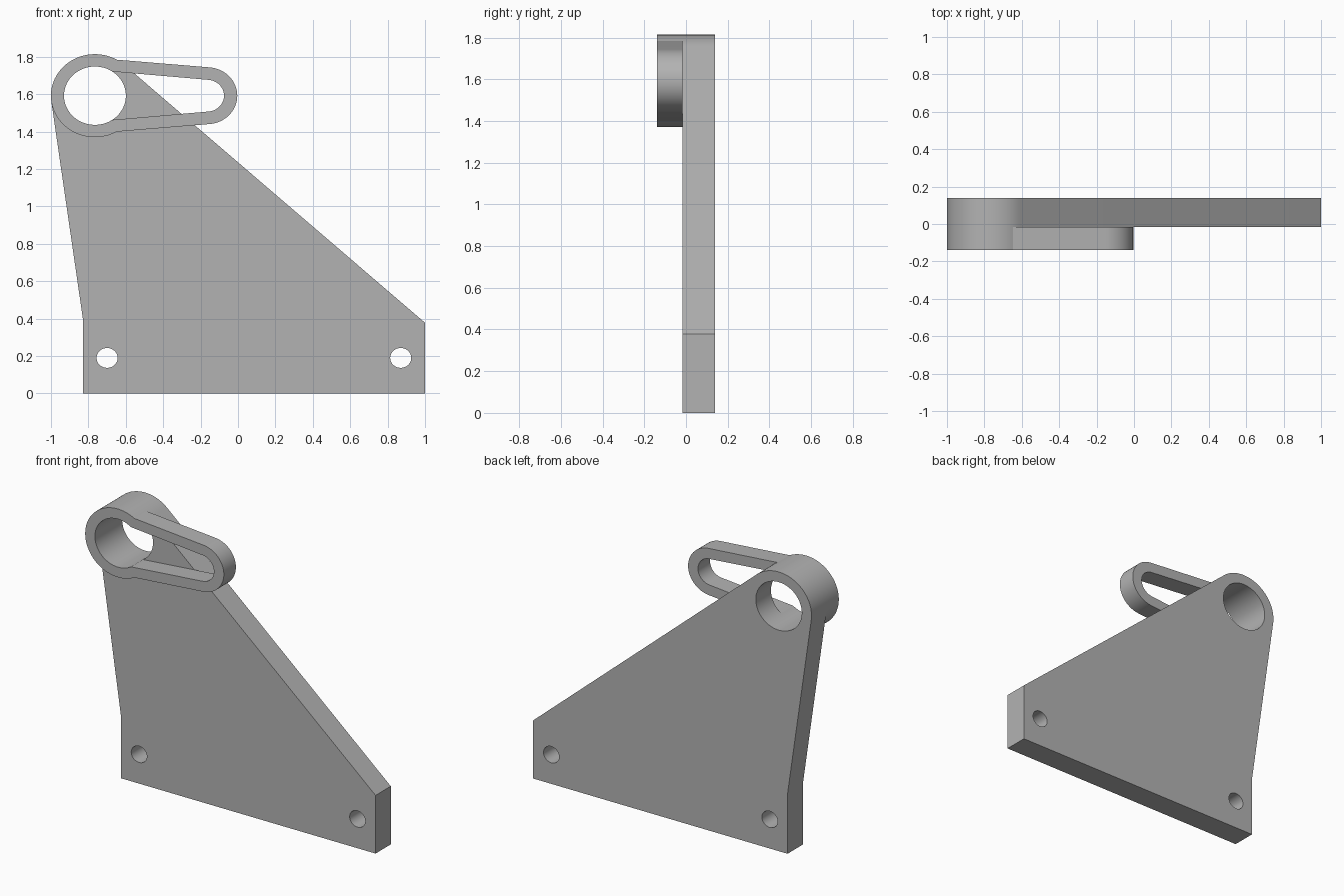
import bpy, math

if "Cube" in bpy.data.objects:
    bpy.data.objects.remove(bpy.data.objects["Cube"], do_unlink=True)

grey = bpy.data.materials.new("plain_grey")
grey.use_nodes = True
grey.diffuse_color = (0.45, 0.45, 0.45, 1)
grey.node_tree.nodes["Principled BSDF"].inputs["Base Color"].default_value = grey.diffuse_color

STRETCH = 1.06            # round features are slightly wider than tall
RING = (-0.765, 1.592)    # bearing centre
TIP = (-0.165, 1.592)     # arm end centre
RING_R, BORE_R = 0.222, 0.156


def arc(centre, radius, start, end, step=4):
    """Points along a slightly widened arc, in degrees, in the x-z plane."""
    return [(centre[0] + STRETCH * radius * math.cos(math.radians(a)),
             centre[1] + radius * math.sin(math.radians(a)))
            for a in range(start, end + 1, step)]


def hole(centre, radius):
    return arc(centre, radius, 0, 356)


def slab(name, loops, y_front, y_back):
    """Extrude an outline with holes along y."""
    curve = bpy.data.curves.new(name, "CURVE")
    curve.dimensions = "2D"
    curve.fill_mode = "BOTH"
    curve.extrude = (y_back - y_front) / 2
    for loop in loops:
        spline = curve.splines.new("POLY")
        spline.points.add(len(loop) - 1)
        for point, (x, z) in zip(spline.points, loop):
            point.co = (x, z, 0, 1)
        spline.use_cyclic_u = True
    obj = bpy.data.objects.new(name, curve)
    bpy.context.collection.objects.link(obj)
    obj.rotation_euler.x = math.pi / 2
    obj.location.y = (y_front + y_back) / 2
    bpy.ops.object.select_all(action="DESELECT")
    obj.select_set(True)
    bpy.context.view_layer.objects.active = obj
    bpy.ops.object.convert(target="MESH")
    obj = bpy.context.view_layer.objects.active
    # Weld caps to walls, then smooth only the round walls
    bpy.ops.object.mode_set(mode="EDIT")
    bpy.ops.mesh.select_all(action="SELECT")
    bpy.ops.mesh.remove_doubles(threshold=0.0001)
    bpy.ops.mesh.normals_make_consistent(inside=False)
    bpy.ops.object.mode_set(mode="OBJECT")
    obj.data.materials.clear()
    obj.data.materials.append(grey)
    bpy.ops.object.shade_smooth_by_angle(angle=math.radians(20))
    return obj


# Bracket plate: rounded around the bearing, with two bolt holes
plate = [(-0.828, 0), (1, 0), (1, 0.378)] + arc(RING, RING_R, 48, 188) + [(-0.828, 0.39)]
slab("bracket_plate",
     [plate, hole(RING, BORE_R), hole((-0.7, 0.19), 0.053), hole((0.87, 0.19), 0.053)],
     -0.016, 0.14)

# Slotted arm: bearing ring opening into a tapered slot
outer = arc(RING, RING_R, 60, 300) + arc(TIP, 0.152, -84, 84)
slot = arc(RING, BORE_R, 56, 304) + arc(TIP, 0.085, -84, 84)
slab("slotted_arm", [outer, slot], -0.14, -0.016)
